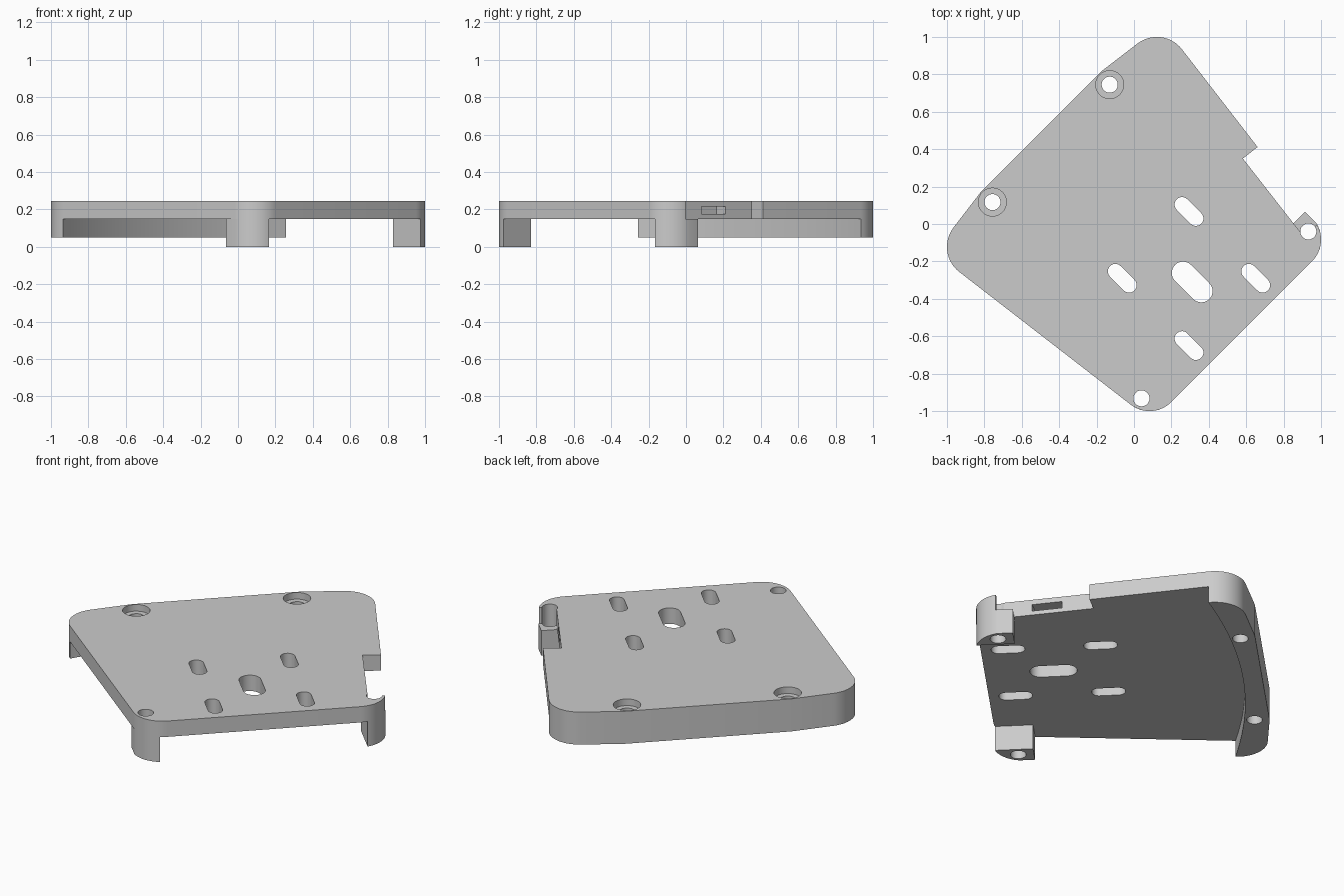
import bpy, bmesh, math
from mathutils import Vector

if "Cube" in bpy.data.objects:
    bpy.data.objects.remove(bpy.data.objects["Cube"], do_unlink=True)

BOTTOM, WALL_Z, MID, TOP = 0.0, 0.05, 0.15, 0.245
HOLE = 0.043        # screw hole radius

grey = bpy.data.materials.new("plain grey")
grey.use_nodes = True
grey.diffuse_color = (0.6, 0.6, 0.6, 1)
grey.node_tree.nodes["Principled BSDF"].inputs["Base Color"].default_value = grey.diffuse_color


def arc(center, radius, a0, a1, n=16):
    return [(center[0] + radius * math.cos(math.radians(a0 + (a1 - a0) * i / n)),
             center[1] + radius * math.sin(math.radians(a0 + (a1 - a0) * i / n)))
            for i in range(n + 1)]


def flip(points):
    """Mirror across the diagonal the body is symmetric about."""
    return [(-y, -x) for x, y in reversed(points)]


def prism(name, points, z0, z1):
    bm = bmesh.new()
    face = bm.faces.new([bm.verts.new((x, y, z0)) for x, y in points])
    out = bmesh.ops.extrude_face_region(bm, geom=[face])
    verts = [v for v in out["geom"] if isinstance(v, bmesh.types.BMVert)]
    bmesh.ops.translate(bm, verts=verts, vec=(0, 0, z1 - z0))
    bmesh.ops.recalc_face_normals(bm, faces=bm.faces[:])
    mesh = bpy.data.meshes.new(name)
    bm.to_mesh(mesh)
    bm.free()
    mesh.materials.append(grey)
    obj = bpy.data.objects.new(name, mesh)
    bpy.context.collection.objects.link(obj)
    return obj


def cut(obj, points, z0=-0.1, z1=0.4):
    cutter = prism("cutter", points, z0, z1)
    cutter.hide_render = True
    mod = obj.modifiers.new("cut", "BOOLEAN")
    mod.operation, mod.solver, mod.object = "DIFFERENCE", "EXACT", cutter
    bpy.context.view_layer.update()
    deps = bpy.context.evaluated_depsgraph_get()
    mesh = bpy.data.meshes.new_from_object(obj.evaluated_get(deps))
    obj.modifiers.clear()
    obj.data = mesh
    bpy.data.objects.remove(cutter, do_unlink=True)


def circle(center, radius):
    return arc(center, radius, 0, 360, 32)[:-1]


def slot(center, half, radius):
    x, y = center
    return (arc((x + half, y - half), radius, -135, 45)
            + arc((x - half, y + half), radius, 45, 225))


# Outline: rounded corners, back edge bulging through two bends
side = 38.0
corner, corner_r = (0.835, -0.083), 0.165
top_corner = arc((0.122, 0.83), 0.17, side, 127)
right_corner = arc(corner, corner_r, -45, side)
back_edge = top_corner + [(-0.17, 0.82), (-0.82, 0.17)] + flip(top_corner)
outline = right_corner + back_edge + flip(right_corner)

screws = [(-0.13, 0.745), (-0.757, 0.117)]
post_holes = [(0.932, -0.04), (0.04, -0.932)]

# Plate with its slots and holes
plate = prism("plate", outline, MID, TOP)
for c in [(0.294, 0.067), (-0.063, -0.29), (0.651, -0.29), (0.294, -0.65)]:
    cut(plate, slot(c, 0.037, 0.04))
cut(plate, slot((0.311, -0.31), 0.049, 0.06))
for c in screws:
    cut(plate, circle(c, 0.075), TOP - 0.04)
for c in screws + post_holes:
    cut(plate, circle(c, HOLE))

# Side recess and the pocket in its wall, laid out along the slanted edge
n = Vector((math.cos(math.radians(side)), math.sin(math.radians(side))))
t = Vector((n.y, -n.x))


def slanted(n0, n1, t0, t1):
    return [tuple(n * a + t * b) for a, b in ((n0, t0), (n1, t0), (n1, t1), (n0, t1))]


wall_n = n.dot(Vector((0.582, 0.35)))
wall_t = t.dot(Vector((0.582, 0.35)))
cut(plate, slanted(wall_n, 1.0, wall_t, t.dot(Vector(post_holes[0]))))
cut(plate, slanted(wall_n - 0.08, wall_n + 0.05, wall_t + 0.175, wall_t + 0.34), 0.175, 0.215)

# Back wall with a bowed inner face
a, b = Vector(back_edge[-1]), Vector(back_edge[0])
bow = Vector((-1, 1)).normalized() * 0.115
steps = 32
inner = [tuple(a.lerp(b, i / steps) + bow * (1 - (2 * i / steps - 1) ** 2))
         for i in range(1, steps)]
back_wall = prism("back_wall", back_edge + inner, WALL_Z, MID)
for c in screws:
    cut(back_wall, circle(c, HOLE))

# Two corner posts: square blocks rounded off by the corner
post = [(0.83, -0.02), (0.915, 0.065)] + arc(corner, corner_r, 32.7, -30.6)
posts = [prism("right_post", post, BOTTOM, MID),
         prism("front_post", flip(post), BOTTOM, MID)]
for obj, c in zip(posts, post_holes):
    cut(obj, circle(c, HOLE))

# Smooth the rounded sides, keep the edges sharp
for obj in [plate, back_wall] + posts:
    bpy.ops.object.select_all(action="DESELECT")
    obj.select_set(True)
    bpy.context.view_layer.objects.active = obj
    bpy.ops.object.shade_smooth_by_angle(angle=math.radians(30))
